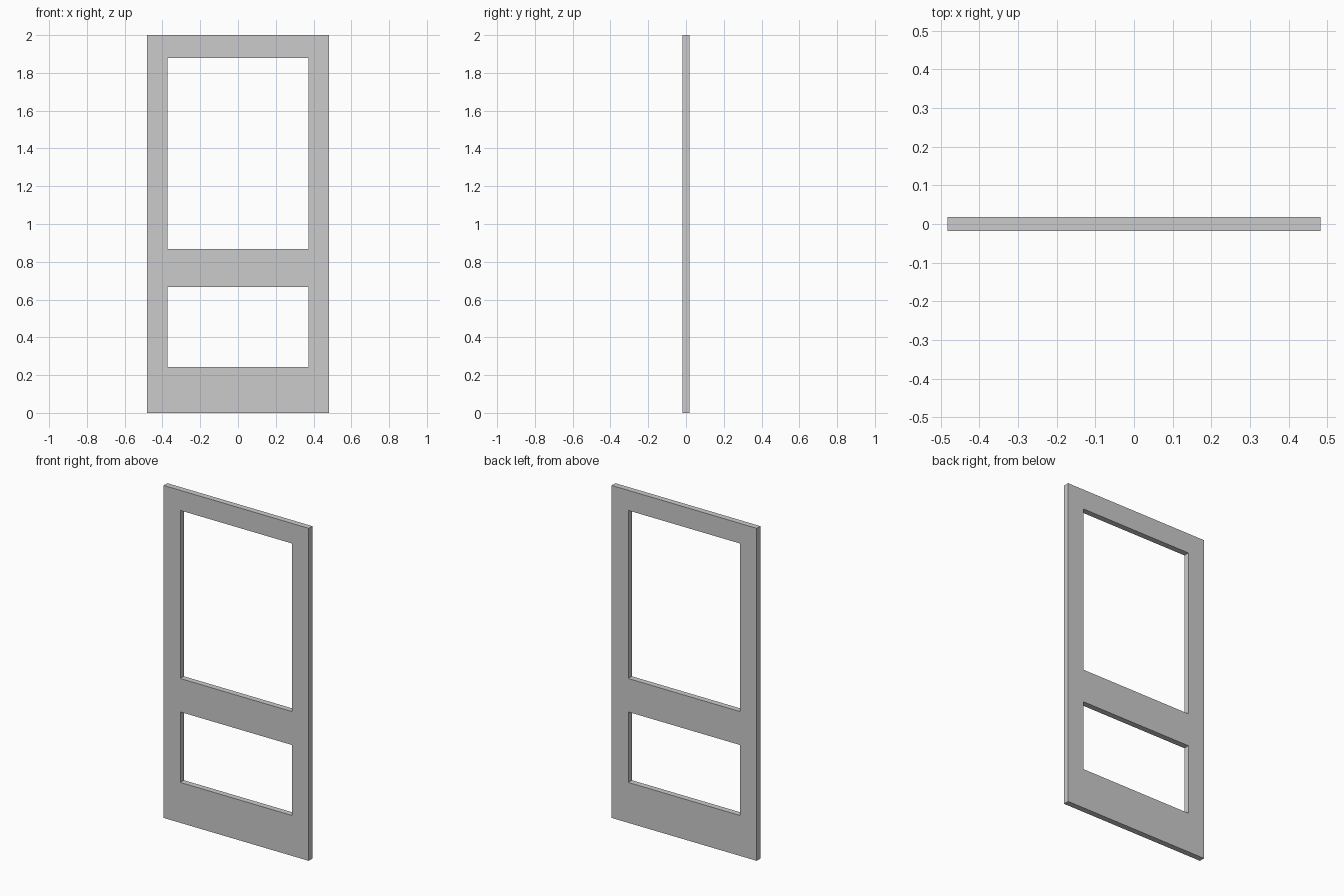
import bpy, bmesh

if "Cube" in bpy.data.objects:
    bpy.data.objects.remove(bpy.data.objects["Cube"])

THICKNESS = 0.035
xs = [-0.483, -0.372, 0.372, 0.483]            # stile edges
zs = [0.0, 0.243, 0.667, 0.868, 1.879, 2.0]    # rail edges
OPENINGS = {(1, 1), (1, 3)}                    # (column, row) cells left open

# Door frame: one connected sheet of stiles and rails around two openings
bm = bmesh.new()
grid = [[bm.verts.new((x, -THICKNESS / 2, z)) for z in zs] for x in xs]
for i in range(len(xs) - 1):
    for j in range(len(zs) - 1):
        if (i, j) not in OPENINGS:
            bm.faces.new((grid[i][j], grid[i + 1][j],
                          grid[i + 1][j + 1], grid[i][j + 1]))

# Give the sheet its thickness, closing outer edges and opening reveals
front = bm.faces[:]
result = bmesh.ops.extrude_face_region(bm, geom=front, use_keep_orig=True)
back_verts = [g for g in result["geom"] if isinstance(g, bmesh.types.BMVert)]
bmesh.ops.translate(bm, verts=back_verts, vec=(0, THICKNESS, 0))
bmesh.ops.recalc_face_normals(bm, faces=bm.faces)

mesh = bpy.data.meshes.new("door_frame")
bm.to_mesh(mesh)
bm.free()
door = bpy.data.objects.new("door_frame", mesh)
bpy.context.collection.objects.link(door)
